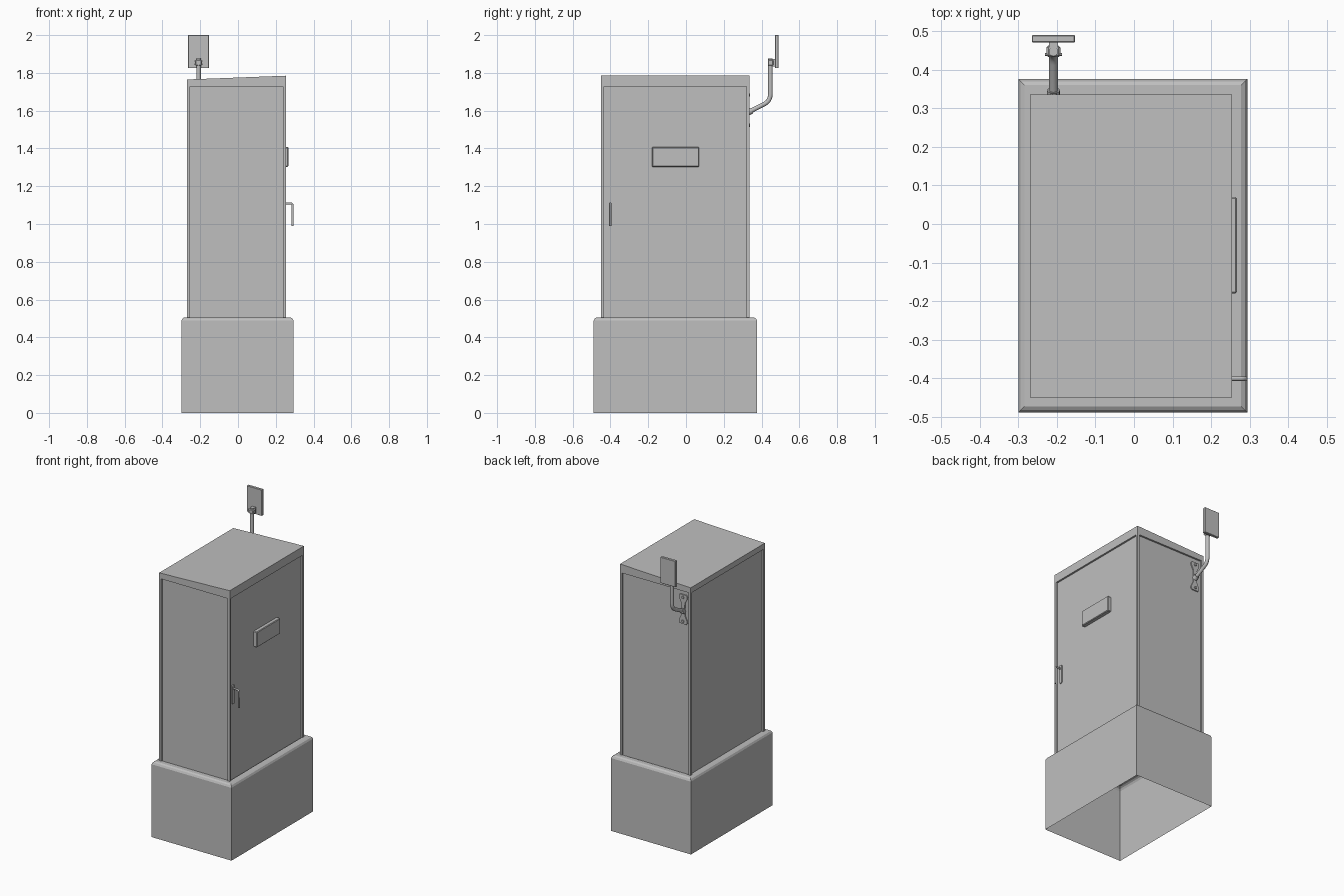
import bpy, bmesh, math
from mathutils import Vector

old = bpy.data.objects.get("Cube")
if old:
    bpy.data.objects.remove(old, do_unlink=True)

grey = bpy.data.materials.new("plain grey")
grey.use_nodes = True
grey.diffuse_color = (0.52, 0.52, 0.52, 1)
grey.node_tree.nodes["Principled BSDF"].inputs["Base Color"].default_value = (0.52, 0.52, 0.52, 1)


def finish(name, bm):
    bmesh.ops.recalc_face_normals(bm, faces=bm.faces)
    me = bpy.data.meshes.new(name)
    bm.to_mesh(me)
    bm.free()
    me.materials.append(grey)
    ob = bpy.data.objects.new(name, me)
    bpy.context.collection.objects.link(ob)
    return ob


def box(name, x, y, z, bevel=0.0, left_drop=0.0):
    """Box from (min, max) pairs; left_drop lowers the top at the low-x side."""
    bm = bmesh.new()
    bmesh.ops.create_cube(bm, size=1)
    for v in bm.verts:
        low, top = v.co.x < 0, v.co.z > 0
        v.co = [r[0] if c < 0 else r[1] for c, r in zip(v.co, (x, y, z))]
        if low and top:
            v.co.z -= left_drop
    if bevel:
        bmesh.ops.bevel(bm, geom=bm.edges[:], offset=bevel, segments=1, affect='EDGES')
    return finish(name, bm)


def smooth(ob):
    for o in bpy.context.selected_objects:
        o.select_set(False)
    bpy.context.view_layer.objects.active = ob
    ob.select_set(True)
    bpy.ops.object.shade_smooth_by_angle(angle=math.radians(40))


def tube(name, points, radius, sides=12):
    """Round bar swept along a path lying in a vertical plane, with end caps."""
    pts = [Vector(p) for p in points]
    d0 = (pts[1] - pts[0]).normalized()
    d1 = (pts[-1] - pts[-2]).normalized()
    side = d0.cross(d1)
    side = side.normalized() if side.length > 1e-4 else d0.orthogonal().normalized()
    bm, rings = bmesh.new(), []
    for i, p in enumerate(pts):
        a = (p - pts[i - 1]).normalized() if i else d0
        b = (pts[i + 1] - p).normalized() if i < len(pts) - 1 else d1
        up = side.cross((a + b).normalized())
        rings.append([bm.verts.new(p + radius * (side * math.cos(t) + up * math.sin(t)))
                      for t in (k * math.tau / sides for k in range(sides))])
    for r, s in zip(rings, rings[1:]):
        for k in range(sides):
            j = (k + 1) % sides
            bm.faces.new((r[k], r[j], s[j], s[k]))
    bm.faces.new(rings[0])
    bm.faces.new(rings[-1])
    ob = finish(name, bm)
    smooth(ob)
    return ob


def plate(name, outline, origin, u, v, depth):
    """Extruded flat outline, drawn along axes u and v from origin."""
    bm = bmesh.new()
    u, v = Vector(u), Vector(v)
    f = bm.faces.new([bm.verts.new(Vector(origin) + u * a + v * b) for a, b in outline])
    new = bmesh.ops.extrude_face_region(bm, geom=[f])["geom"]
    bmesh.ops.translate(bm, vec=depth, verts=[g for g in new if isinstance(g, bmesh.types.BMVert)])
    return finish(name, bm)


# Plinth: open-bottomed skirt with a chamfered rim turned in to the cabinet
bm = bmesh.new()
rings = []
for inset, z in ((0, 0), (0, 0.488), (0.006, 0.5), (0.016, 0.506), (0.045, 0.506)):
    x0, x1, y0, y1 = -0.3 + inset, 0.294 - inset, -0.489 + inset, 0.376 - inset
    rings.append([bm.verts.new(c) for c in ((x0, y0, z), (x1, y0, z), (x1, y1, z), (x0, y1, z))])
for r, s in zip(rings, rings[1:]):
    for k in range(4):
        j = (k + 1) % 4
        bm.faces.new((r[k], r[j], s[j], s[k]))
finish("plinth", bm)

# Cabinet: recessed panels between corner posts under a sloping roof
X0, X1, Y0, Y1 = -0.27, 0.254, -0.45, 0.336
REC, POST, EAVE = 0.012, 0.015, 1.728
box("cabinet_panels", (X0 + REC, X1 - REC), (Y0 + REC, Y1 - REC), (0.5, EAVE + 0.01))
for xn, xa in (("right", X0), ("left", X1 - POST)):
    for yn, ya in (("front", Y0), ("back", Y1 - POST)):
        box(f"{yn}_{xn}_post", (xa, xa + POST), (ya, ya + POST), (0.5, EAVE + 0.005))
box("roof", (X0, X1), (Y0, Y1), (EAVE, 1.785), left_drop=0.02)

# Sign box on the door side
box("sign_box", (X1 - REC - 0.004, 0.267), (-0.18, 0.07), (1.303, 1.407), bevel=0.004)

# Door handle: rounded backplate and a bent lever
oval = [(0.011 * math.cos(t), 0.054 * (1 if math.sin(t) > 0 else -1) + 0.011 * math.sin(t))
        for t in ((k + 0.5) * math.tau / 12 for k in range(12))]
plate("handle_backplate", oval, (X1 - REC - 0.002, -0.401, 1.07), (0, 1, 0), (0, 0, 1), (0.009, 0, 0))
arc = [(0.277 + 0.012 * math.sin(t), -0.401, 1.097 + 0.012 * math.cos(t))
       for t in (k * math.pi / 8 for k in range(5))]
tube("handle_lever", [(X1 - REC, -0.401, 1.109)] + arc + [(0.289, -0.401, 0.99)], 0.0058)

# Antenna wall bracket: narrow-waisted plate on the back
AX = -0.209
half = [(0.0, 0.098), (0.024, 0.098), (0.031, 0.088), (0.03, 0.074), (0.014, 0.042), (0.012, 0)]
right = half[1:] + [(a, -b) for a, b in reversed(half[1:-1])]
outline = right + [(-a, b) for a, b in reversed(right)]
plate("bracket_plate", outline, (AX, Y1 - REC - 0.002, 1.603), (1, 0, 0), (0, 0, 1), (0, 0.009, 0))
for s in (-1, 1):
    tube("bracket_bolt", [(AX, Y1 - REC, 1.603 + s * 0.08), (AX, Y1 + 0.002, 1.603 + s * 0.08)], 0.009, 6)
tube("arm_socket", [(AX, 0.325, 1.589), (AX, 0.347, 1.6)], 0.017)

# Bent arm rising to the antenna
bend = []
a, b, c = Vector((AX, 0.418, 1.637)), Vector((AX, 0.447, 1.653)), Vector((AX, 0.447, 1.69))
for k in range(6):
    t = k / 5
    bend.append(a * (1 - t) ** 2 + b * 2 * t * (1 - t) + c * t * t)
tube("antenna_arm", [(AX, 0.325, 1.589)] + bend + [(AX, 0.447, 1.875)], 0.012)

# Clamp and flat antenna panel
box("clamp_body", (AX - 0.018, AX + 0.018), (0.433, 0.463), (1.838, 1.87), bevel=0.005)
box("clamp_neck", (AX - 0.012, AX + 0.012), (0.455, 0.474), (1.835, 1.873))
for z in (1.845, 1.863):
    tube("clamp_bolt", [(AX - 0.022, 0.44, z), (AX + 0.022, 0.44, z)], 0.004, 6)
box("antenna_panel", (-0.265, -0.153), (0.471, 0.49), (1.825, 2.0), bevel=0.002)
